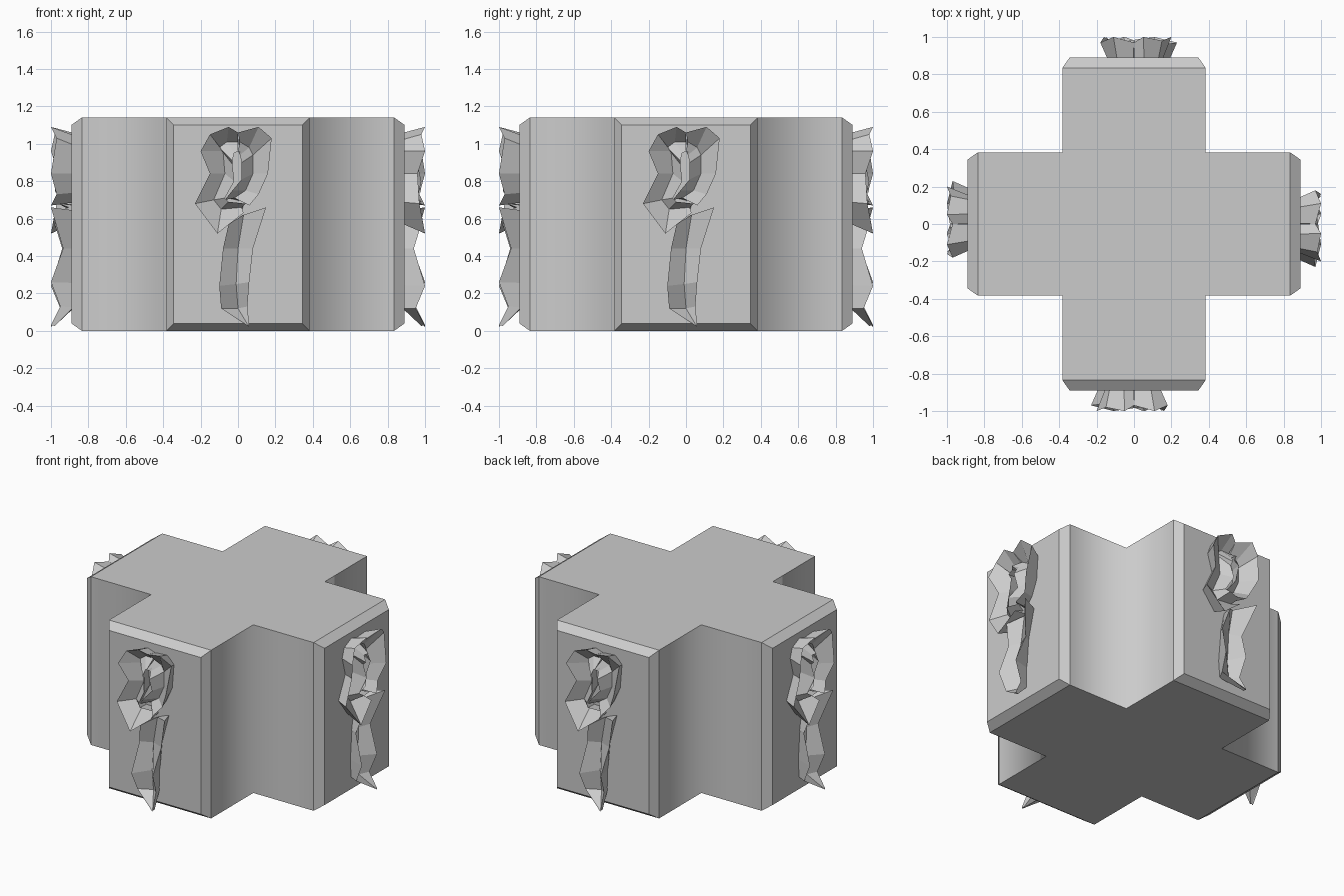
import bpy, bmesh, math
from mathutils import Vector, Matrix

if "Cube" in bpy.data.objects:
    bpy.data.objects.remove(bpy.data.objects["Cube"], do_unlink=True)

HALF, REACH, HEIGHT, CHAMFER = 0.383, 0.89, 1.14, 0.055

stone = bpy.data.materials.new("grey stone")
stone.use_nodes = True
stone.diffuse_color = (0.6, 0.6, 0.6, 1)
stone.node_tree.nodes["Principled BSDF"].inputs["Base Color"].default_value = stone.diffuse_color


def make_object(name, bm):
    bmesh.ops.recalc_face_normals(bm, faces=bm.faces)
    mesh = bpy.data.meshes.new(name)
    bm.to_mesh(mesh)
    bm.free()
    mesh.materials.append(stone)
    obj = bpy.data.objects.new(name, mesh)
    bpy.context.collection.objects.link(obj)
    return obj


def build_block():
    """Cross-shaped block with chamfered arm ends and soft inner corners."""
    bm = bmesh.new()
    end = REACH - CHAMFER
    outline = []
    for quarter in range(4):
        turn = Matrix.Rotation(quarter * math.pi / 2, 3, "Z")
        for x, y in ((end, -HALF), (end, HALF), (HALF, HALF)):
            outline.append(bm.verts.new(turn @ Vector((x, y, 0))))
    base = bm.faces.new(outline)
    raised = bmesh.ops.extrude_face_region(bm, geom=[base])["geom"]
    top = [v for v in raised if isinstance(v, bmesh.types.BMVert)]
    bmesh.ops.translate(bm, verts=top, vec=(0, 0, HEIGHT))
    bmesh.ops.recalc_face_normals(bm, faces=bm.faces)
    ends = []
    for face in bm.faces:
        centre = face.calc_center_median()
        if max(abs(centre.x), abs(centre.y)) > end - 0.01:
            ends.append(face)
    bmesh.ops.inset_individual(bm, faces=ends, thickness=CHAMFER, depth=CHAMFER)
    for face in bm.faces:
        face.smooth = True
    for edge in bm.edges:
        inner = all(abs(abs(c) - HALF) < 0.01 for v in edge.verts for c in v.co.xy)
        edge.smooth = inner
    return make_object("cross_block", bm)


# Strands of the relief: (outer rim, valley, inner rim) as x, z in hundredths
LEFT_STRAND = (
    ((0, 106), (0, 101), (0, 96)),
    ((-5, 109), (-6, 101), (-2, 95)),
    ((-15, 105), (-10, 98), (-3, 91)),
    ((-20, 96), (-8, 96), (-3, 89)),
    ((-15, 84), (-7, 84), (-2, 80)),
    ((-23, 68), (-13, 70), (-7, 71)),
    ((-11, 52), (-9, 65), (-5, 69)),
    ((3, 63), (2, 66), (4, 68)),
)
RIGHT_STRAND = (
    ((0, 106), (1, 101), (0, 96)),
    ((11, 109), (6, 98), (1, 94)),
    ((18, 103), (8, 94), (2, 90)),
    ((16, 84), (8, 84), (2, 81)),
    ((11, 73), (4, 75), (-3, 75)),
    ((6, 67), (-2, 71), (-7, 70)),
)
STEM = (
    ((-5, 57), (3, 62), (15, 66)),
    ((-8, 44), (0, 44), (8, 44)),
    ((-10, 24), (-1, 25), (6, 26)),
    ((-9, 12), (0, 12), (5, 13)),
    ((5, 3), (6, 2), (6, 3)),
)


def add_strand(bm, stations, outer_depths, inner_depths):
    """Solid strip with flared rims, a sunken valley and undercut sides."""
    def point(xz, depth):
        return Vector((xz[0] / 100, -REACH - depth, xz[1] / 100))

    rings = []
    for i, (outer, valley, inner) in enumerate(stations):
        a = point(outer, outer_depths[i % len(outer_depths)])
        b = point(inner, inner_depths[i % len(inner_depths)])
        last = stations is STEM and i == len(stations) - 1
        mid = point(valley, 0.11 if last else 0.015)
        feet = [rim.lerp(mid, 0.4) for rim in (a, b)]
        for foot in feet:
            foot.y = -REACH - (0.09 if last else -0.01)
        rings.append([bm.verts.new(p) for p in (feet[0], a, mid, b, feet[1])])
    for low, high in zip(rings, rings[1:]):
        for k in range(5):
            n = (k + 1) % 5
            bm.faces.new((low[k], low[n], high[n], high[k]))
    bm.faces.new(rings[0])
    bm.faces.new(rings[-1])


def build_relief(name, quarter):
    bm = bmesh.new()
    add_strand(bm, LEFT_STRAND, (0.08, 0.11, 0.09, 0.11, 0.07), (0.09, 0.07))
    add_strand(bm, RIGHT_STRAND, (0.08, 0.11, 0.08, 0.11), (0.09, 0.06))
    add_strand(bm, STEM, (0.09, 0.05, 0.11, 0.06, 0.11), (0.11, 0.045, 0.11, 0.06, 0.11))
    bm.transform(Matrix.Rotation(quarter * math.pi / 2, 4, "Z"))
    return make_object(name, bm)


build_block()
for quarter, side in enumerate(("front", "left", "back", "right")):
    build_relief(side + "_relief", quarter)
